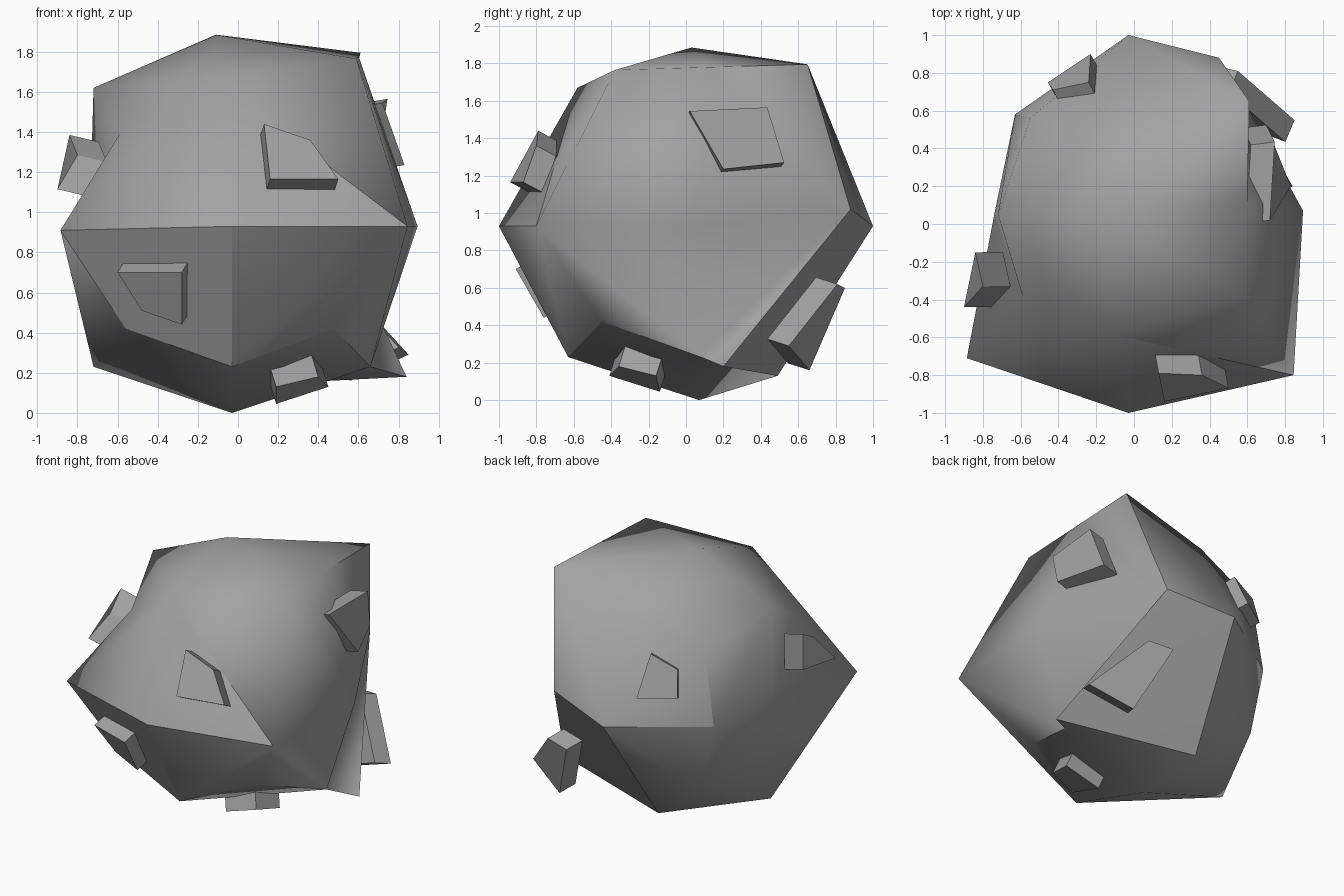
import bpy, bmesh
from mathutils import Vector

cube = bpy.data.objects.get("Cube")
if cube:
    bpy.data.objects.remove(cube, do_unlink=True)

# Stone colour
stone = bpy.data.materials.new("grey_stone")
stone.use_nodes = True
GREY = (0.36, 0.36, 0.36, 1)
stone.diffuse_color = GREY
bsdf = stone.node_tree.nodes["Principled BSDF"]
bsdf.inputs["Base Color"].default_value = GREY
bsdf.inputs["Roughness"].default_value = 0.9


def add_object(name, bm):
    bmesh.ops.recalc_face_normals(bm, faces=bm.faces)
    mesh = bpy.data.meshes.new(name)
    bm.to_mesh(mesh)
    bm.free()
    mesh.materials.append(stone)
    ob = bpy.data.objects.new(name, mesh)
    bpy.context.collection.objects.link(ob)


# Boulder: a once-divided cube whose lattice points are pushed to rock corners.
# Point names: first letter is the layer (l, m, t), then the compass position
# seen from above, with s at the front and e at +x.
COMPASS = ("sw", "s", "se", "w", "c", "e", "nw", "n", "ne")
LAYERS = {
    "l": [(-.56, -.55, .42), (-.03, -.63, .23), (.48, -.45, .42),
          (-.72, .05, .23), (-.03, .07, 0), (.66, .08, .23),
          (-.53, .57, .42), (-.12, .49, .13), (.84, .2, .18)],
    "m": [(-.885, -.71, .91), (-.03, -1, .93), (.845, -.8, .93),
          (-.74, .05, .93), None, (.895, .07, .93),
          (-.63, .58, .93), (-.03, 1, .93), (.45, .88, 1.02)],
    "t": [(-.59, -.38, 1.39), (-.13, -.58, 1.67), (.59, -.38, 1.765),
          (-.72, .05, 1.62), (-.11, .03, 1.885), (.6, .12, 1.78),
          (-.55, .56, 1.43), (-.06, .62, 1.63), (.61, .65, 1.795)],
}
# Patches folded along a chosen line; all others fold outward
FOLDS = ({"m_ne", "l_e"}, {"l_n", "l_e"}, {"t_sw", "m_w"},
         {"m_ne", "t_e"}, {"m_se", "t_s"})
CREASES = """m_sw m_s, m_s m_se, m_s l_s, m_sw l_sw, l_sw l_s, l_s l_se,
    l_se l_e, l_e l_ne, l_ne m_ne, l_ne l_n, l_n m_n, m_n m_ne, m_n m_nw,
    m_ne t_ne, t_ne t_e, m_se t_s, m_nw t_nw"""

bm = bmesh.new()
grid, names = {}, {}
for k, (layer, points) in enumerate(LAYERS.items()):
    for i, co in enumerate(points):
        if co:
            name = layer + "_" + COMPASS[i]
            grid[name] = bm.verts.new(co)
            names[i % 3, i // 3, k] = name


def add_patch(quad):
    """Split a patch along its outer ridge, or along its chosen fold."""
    p = [grid[n].co for n in quad]
    normal = (p[2] - p[0]).cross(p[3] - p[1])
    if normal.dot(sum(p, Vector()) / 4 - Vector((0, 0, .93))) < 0:
        normal = -normal
    pairs = [{quad[0], quad[2]}, {quad[1], quad[3]}]
    second = (p[1] + p[3] - p[0] - p[2]).dot(normal) > 0
    if any(pair in FOLDS for pair in pairs):
        second = pairs[1] in FOLDS
    a, b, c, d = quad[1:] + quad[:1] if second else quad
    for tri in ((a, b, c), (a, c, d)):
        bm.faces.new([grid[n] for n in tri]).smooth = True


for axis in range(3):
    for side in (0, 2):
        for a in (0, 1):
            for b in (0, 1):
                quad = []
                for da, db in ((0, 0), (1, 0), (1, 1), (0, 1)):
                    key = [a + da, b + db]
                    key.insert(axis, side)
                    quad.append(names[tuple(key)])
                add_patch(quad)

for pair in CREASES.split(","):
    first, last = pair.split()
    bm.edges.get((grid[first], grid[last])).smooth = False
add_object("boulder", bm)


# Chips: flat-sided slabs standing proud of the boulder
def chip(name, depth, corners):
    bm = bmesh.new()
    outer = [Vector(c) for c in corners]
    normal = (outer[2] - outer[0]).cross(outer[3] - outer[1]).normalized()
    middle = sum(outer, Vector()) / 4
    if normal.dot(middle - Vector((0, 0, .93))) < 0:
        normal = -normal
    top = [bm.verts.new(p) for p in outer]
    base = [bm.verts.new(p - normal * depth) for p in outer]
    bm.faces.new(top)
    bm.faces.new(base[::-1])
    for i in range(4):
        j = (i + 1) % 4
        bm.faces.new((top[i], base[i], base[j], top[j]))
    add_object(name, bm)


chip("front_upper_chip", .12,
     [(.13, -.79, 1.44), (.36, -.8, 1.36), (.5, -.87, 1.165), (.16, -.94, 1.165)])
chip("front_lower_chip", .14,
     [(-.6, -.8, .7), (-.28, -.91, .7), (-.28, -.76, .44), (-.48, -.73, .51)])
chip("underside_chip", .14,
     [(.19, -.41, .13), (.4, -.36, .18), (.45, -.16, .13), (.19, -.14, .045)])
chip("right_side_chip", .15,
     [(-.84, -.15, 1.385), (-.84, -.15, 1.125), (-.9, -.44, 1.115), (-.8, -.33, 1.285)])
chip("back_upper_chip", .13,
     [(-.23, .9, 1.155), (-.455, .75, 1.155), (-.43, .71, 1.345), (-.24, .75, 1.425)])
chip("left_side_chip", .13,
     [(.72, .02, 1.545), (.745, .435, 1.565), (.7, .525, 1.27), (.83, .2, 1.235)])
chip("back_lower_chip", .13,
     [(.55, .81, .62), (.37, .85, .6), (.56, .66, .16), (.85, .55, .29)])
